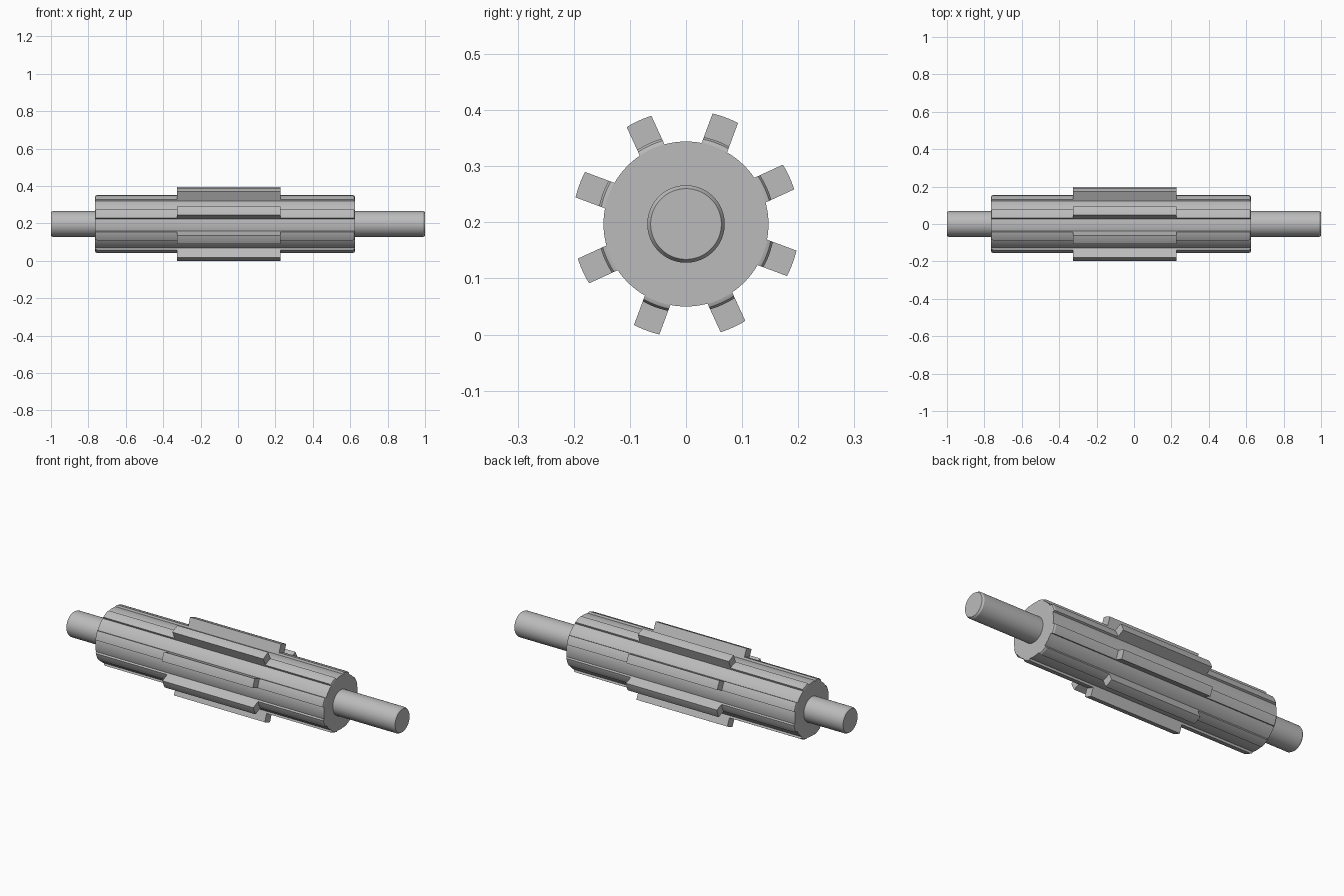
import bpy, bmesh, math

if "Cube" in bpy.data.objects:
    bpy.data.objects.remove(bpy.data.objects["Cube"], do_unlink=True)

AXIS_Z = 0.197
TEETH = 8
FIRST_ANGLE = math.radians(24.6)
HALF_WIDTH = 0.0242

steel = bpy.data.materials.new("grey_steel")
steel.use_nodes = True
colour = (0.5, 0.5, 0.5, 1)
steel.diffuse_color = colour
steel.node_tree.nodes["Principled BSDF"].inputs["Base Color"].default_value = colour


def loft(name, sections):
    """Skin equal-sized rings of (x, [(y, z), ...]) along the axis and cap the ends."""
    bm = bmesh.new()
    rings = [[bm.verts.new((x, y, z)) for y, z in ring] for x, ring in sections]
    for a, b in zip(rings, rings[1:]):
        for i in range(len(a)):
            j = (i + 1) % len(a)
            bm.faces.new((a[i], a[j], b[j], b[i]))
    bm.faces.new(rings[0])
    bm.faces.new(rings[-1])
    bmesh.ops.recalc_face_normals(bm, faces=bm.faces)
    mesh = bpy.data.meshes.new(name)
    bm.to_mesh(mesh)
    bm.free()
    mesh.materials.append(steel)
    obj = bpy.data.objects.new(name, mesh)
    bpy.context.collection.objects.link(obj)
    obj.location.z = AXIS_Z
    bpy.ops.object.select_all(action='DESELECT')
    obj.select_set(True)
    bpy.context.view_layer.objects.active = obj
    bpy.ops.object.shade_smooth_by_angle(angle=math.radians(25))
    return obj


def circle(radius, sides=96):
    steps = [2 * math.pi * i / sides for i in range(sides)]
    return [(radius * math.cos(a), radius * math.sin(a)) for a in steps]


def tooth(angle, inner, outer, steps=6):
    """Parallel-sided tooth section with a curved top."""
    half = math.asin(HALF_WIDTH / outer)
    points = [(inner, HALF_WIDTH), (inner, -HALF_WIDTH)]
    for i in range(steps + 1):
        a = half * (2 * i / steps - 1)
        points.append((outer * math.cos(a), outer * math.sin(a)))
    c, s = math.cos(angle), math.sin(angle)
    return [(u * c - v * s, u * s + v * c) for u, v in points]


# Shaft with chamfered ends
loft("shaft", [(x, circle(r)) for x, r in
               ((-1, 0.063), (-0.99, 0.069), (0.99, 0.069), (1, 0.063))])

# Round rotor body
loft("rotor_body", [(x, circle(0.147)) for x in (-0.765, 0.625)])

# Full-length ribs with rounded ends, each carrying a raised central vane
rib_steps = ((-0.765, 0.147), (-0.762, 0.154), (-0.754, 0.158),
             (0.614, 0.158), (0.622, 0.154), (0.625, 0.147))
for k in range(TEETH):
    angle = FIRST_ANGLE + k * 2 * math.pi / TEETH
    loft(f"rib_{k + 1}", [(x, tooth(angle, 0.12, r)) for x, r in rib_steps])
    loft(f"vane_{k + 1}", [(x, tooth(angle, 0.13, 0.2025)) for x in (-0.325, 0.228)])
